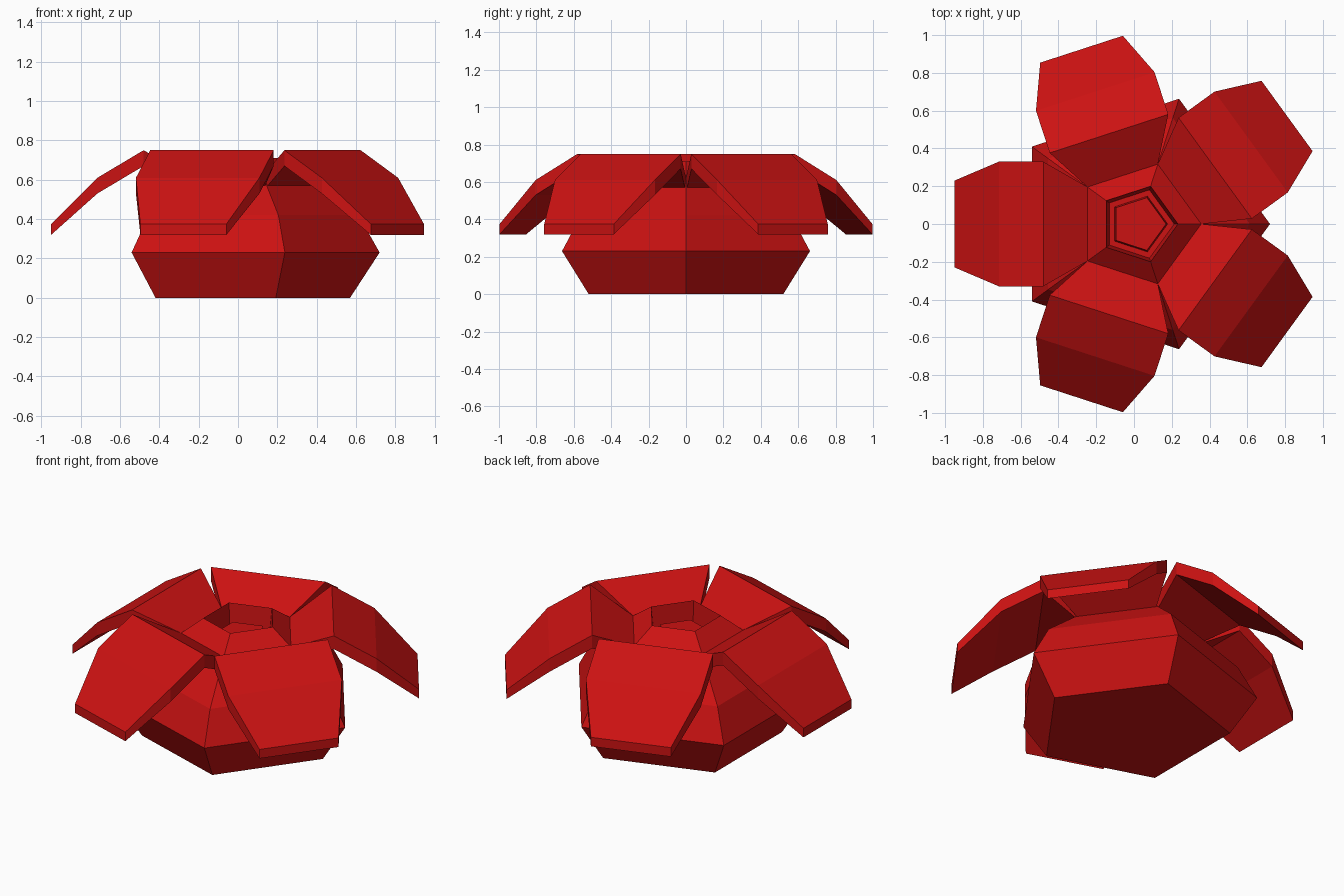
import bpy, bmesh, math
from mathutils import Vector

SIDES = 5
CENTRE = Vector((0.023, 0, 0))

cube = bpy.data.objects.get("Cube")
if cube:
    bpy.data.objects.remove(cube, do_unlink=True)

red = bpy.data.materials.new("flower_red")
red.use_nodes = True
red.diffuse_color = (0.6, 0.006, 0.006, 1)
red.node_tree.nodes["Principled BSDF"].inputs["Base Color"].default_value = red.diffuse_color


def loft(name, rings):
    """Skin closed rings of points into a solid with flat faces."""
    bm = bmesh.new()
    loops = [[bm.verts.new(p) for p in ring] for ring in rings]
    n = len(rings[0])
    for a, b in zip(loops, loops[1:]):
        for i in range(n):
            j = (i + 1) % n
            bm.faces.new((a[i], a[j], b[j], b[i]))
    bm.faces.new(loops[0][::-1])
    bm.faces.new(loops[-1])
    bmesh.ops.recalc_face_normals(bm, faces=bm.faces)
    mesh = bpy.data.meshes.new(name)
    bm.to_mesh(mesh)
    bm.free()
    mesh.materials.append(red)
    obj = bpy.data.objects.new(name, mesh)
    obj.location = CENTRE
    bpy.context.collection.objects.link(obj)
    return obj


def pentagon(radius, z):
    step = math.tau / SIDES
    return [(radius * math.cos(i * step), radius * math.sin(i * step), z)
            for i in range(SIDES)]


# Faceted body: base, shoulder, raised rim, then the socket with its plug
profile = [(0.547, 0), (0.697, 0.23), (0.59, 0.42), (0.334, 0.62),
           (0.21, 0.71), (0.19, 0.52), (0.155, 0.52), (0.147, 0.62)]
loft("flower_body", [pentagon(r, z) for r, z in profile])

# Petal sections: distance from centre, half width, top height, bottom height
sections = [(0.268, 0.195, 0.62, 0.54), (0.503, 0.33, 0.75, 0.67),
            (0.738, 0.33, 0.61, 0.53), (0.973, 0.23, 0.375, 0.32)]
petal_rings = [[(d, -w, low), (d, w, low), (d, w, top), (d, -w, top)]
               for d, w, top, low in sections]
for k in range(SIDES):
    petal = loft(f"petal_{k + 1}", petal_rings)
    petal.rotation_euler.z = math.tau * (k + 0.5) / SIDES
